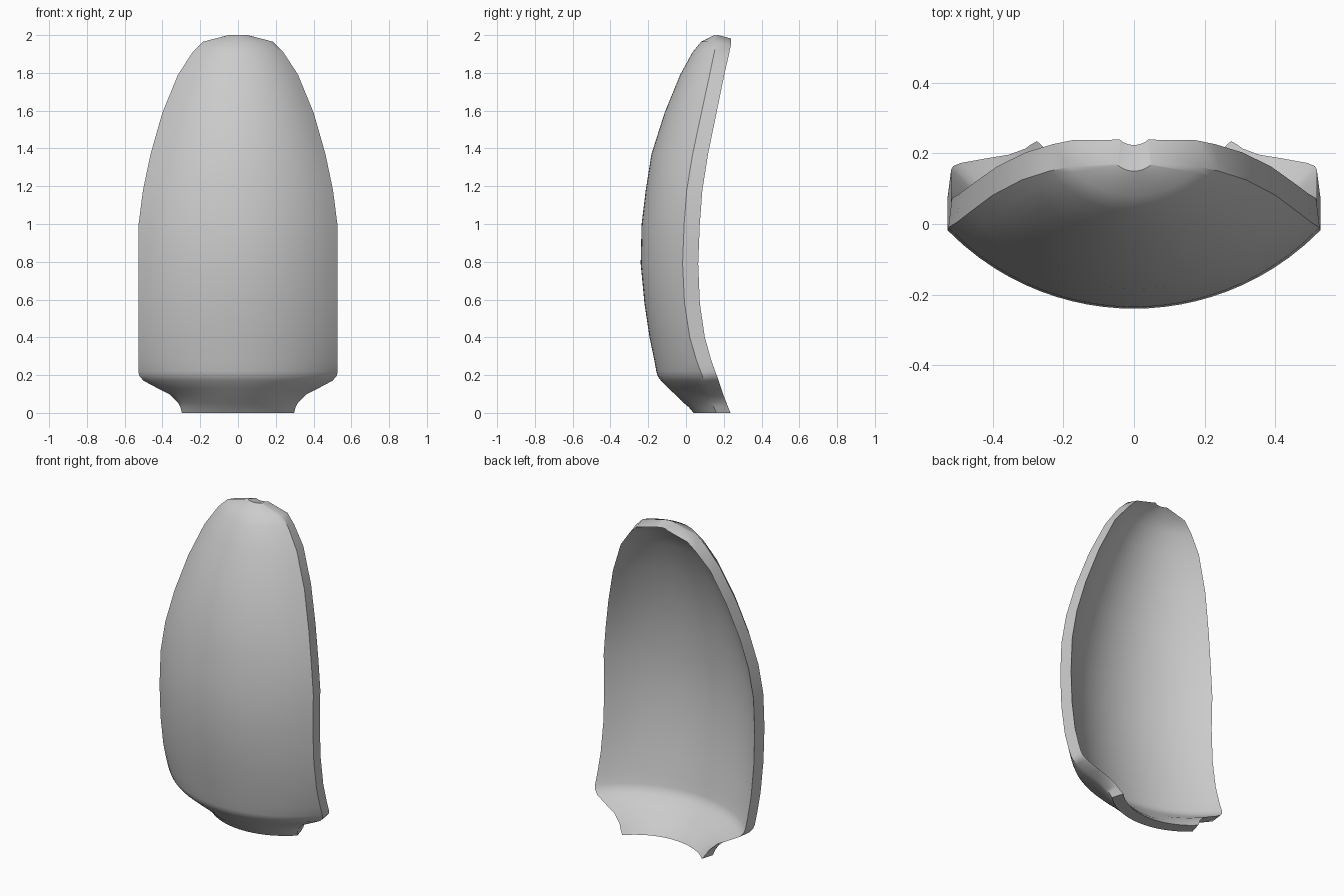
import bpy, bmesh, math

if "Cube" in bpy.data.objects:
    bpy.data.objects.remove(bpy.data.objects["Cube"])

# Section rows: height, half width, front centre y, front edge y
ROWS = [
    (0.00, 0.297, 0.04, 0.16), (0.03, 0.305, 0.015, 0.148), (0.055, 0.318, -0.015, 0.138),
    (0.10, 0.365, -0.06, 0.12), (0.13, 0.425, -0.093, 0.11), (0.17, 0.50, -0.132, 0.096),
    (0.195, 0.522, -0.15, 0.087), (0.22, 0.528, -0.157, 0.077), (0.28, 0.528, -0.168, 0.055),
    (0.40, 0.528, -0.193, 0.02), (0.58, 0.528, -0.22, -0.008), (0.79, 0.528, -0.24, -0.018),
    (1.00, 0.526, -0.235, -0.01), (1.18, 0.503, -0.213, 0.004), (1.37, 0.463, -0.183, 0.035),
    (1.59, 0.40, -0.113, 0.082), (1.79, 0.318, -0.031, 0.125), (1.91, 0.24, 0.035, 0.15),
    (1.965, 0.185, 0.08, 0.162), (2.00, 0.05, 0.15, 0.17),
]
N = 24          # columns across the plate


def arc_row(bm, z, w, centre, edge):
    """One row of vertices on a circular arc bowed toward the front."""
    sag = edge - centre
    r = (w * w + sag * sag) / (2 * sag)
    row = []
    for i in range(N + 1):
        x = w * (2 * i / N - 1)
        row.append(bm.verts.new((x, centre + r - math.sqrt(r * r - x * x), z)))
    return row


bm = bmesh.new()
front, back = [], []
for z, w, c, e in ROWS:
    # rim is a little deeper along the middle of the plate's height
    depth = 0.08 + 0.008 * math.sin(math.pi * z / 2)
    if z == 2.0:
        depth = 0.074
    front.append(arc_row(bm, z, w, c, e))
    inner_w = w - (0.022 if z < 0.02 else 0.01)
    inner_z = z - 0.018 if z > 1.9 else z
    back.append(arc_row(bm, inner_z, inner_w, c + depth, e + depth - 0.005))

# Outer and inner skins
for j in range(len(ROWS) - 1):
    for i in range(N):
        f, b = front, back
        bm.faces.new((f[j][i], f[j][i + 1], f[j + 1][i + 1], f[j + 1][i]))
        bm.faces.new((b[j][i], b[j + 1][i], b[j + 1][i + 1], b[j][i + 1]))
# Rim joining both skins
loop_f = front[0] + [r[-1] for r in front[1:]] + front[-1][-2::-1] + [r[0] for r in front[-2:0:-1]]
loop_b = back[0] + [r[-1] for r in back[1:]] + back[-1][-2::-1] + [r[0] for r in back[-2:0:-1]]
for k in range(len(loop_f)):
    n = (k + 1) % len(loop_f)
    bm.faces.new((loop_f[k], loop_b[k], loop_b[n], loop_f[n]))
bmesh.ops.recalc_face_normals(bm, faces=bm.faces)

mesh = bpy.data.meshes.new("curved_plate")
bm.to_mesh(mesh)
bm.free()
plate = bpy.data.objects.new("curved_plate", mesh)
bpy.context.collection.objects.link(plate)
bpy.context.view_layer.objects.active = plate
plate.select_set(True)
bpy.ops.object.shade_smooth_by_angle(angle=math.radians(35))
